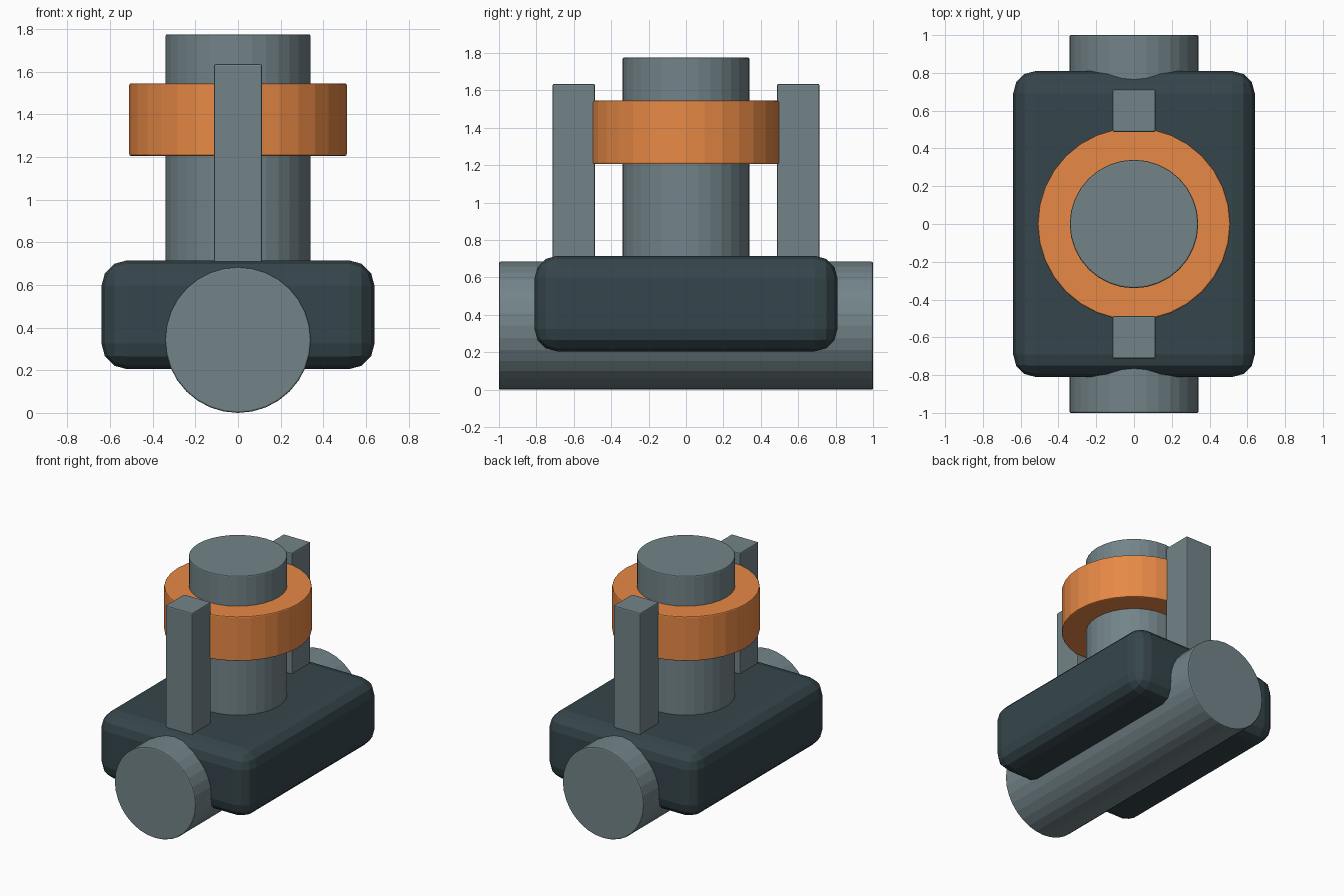
import bpy
import math

default = bpy.data.objects.get("Cube")
if default:
    bpy.data.objects.remove(default, do_unlink=True)


def material(name, rgb):
    mat = bpy.data.materials.new(name)
    mat.use_nodes = True
    color = (*rgb, 1)
    mat.diffuse_color = color
    mat.node_tree.nodes["Principled BSDF"].inputs["Base Color"].default_value = color
    return mat


steel = material("grey_steel", (0.17, 0.23, 0.25))
dark = material("dark_slate", (0.036, 0.06, 0.07))
orange = material("orange", (0.8, 0.25, 0.06))


def finish(name, mat, bevel, segments):
    obj = bpy.context.object
    obj.name = name
    obj.data.materials.append(mat)
    mod = obj.modifiers.new("rounded_edges", "BEVEL")
    mod.width = bevel
    mod.segments = segments
    mod.limit_method = "ANGLE"
    mod.angle_limit = math.radians(40)
    return obj


def box(name, size, center, mat, bevel=0.008, segments=2):
    bpy.ops.mesh.primitive_cube_add(size=1, location=center)
    bpy.context.object.scale = size
    bpy.ops.object.transform_apply(location=False, rotation=False, scale=True)
    return finish(name, mat, bevel, segments)


def cylinder(name, radius, length, center, mat, tilt=0):
    bpy.ops.mesh.primitive_cylinder_add(
        vertices=32, radius=radius, depth=length, location=center, rotation=(tilt, 0, 0))
    return finish(name, mat, 0.008, 2)


# Rounded valve body with the pipe running through it
box("body", (1.28, 1.62, 0.51), (0, 0, 0.46), dark, 0.12, 3)
cylinder("pipe", 0.342, 2.0, (0, 0, 0.342), steel, math.pi / 2)

# Upright stem with its collar
cylinder("stem", 0.34, 1.3, (0, 0, 1.125), steel)
cylinder("collar", 0.51, 0.34, (0, 0, 1.375), orange)

# Posts at the front and back of the collar
for name, side in (("front_post", -1), ("back_post", 1)):
    box(name, (0.226, 0.226, 1.1), (0, side * 0.6, 1.085), steel)
